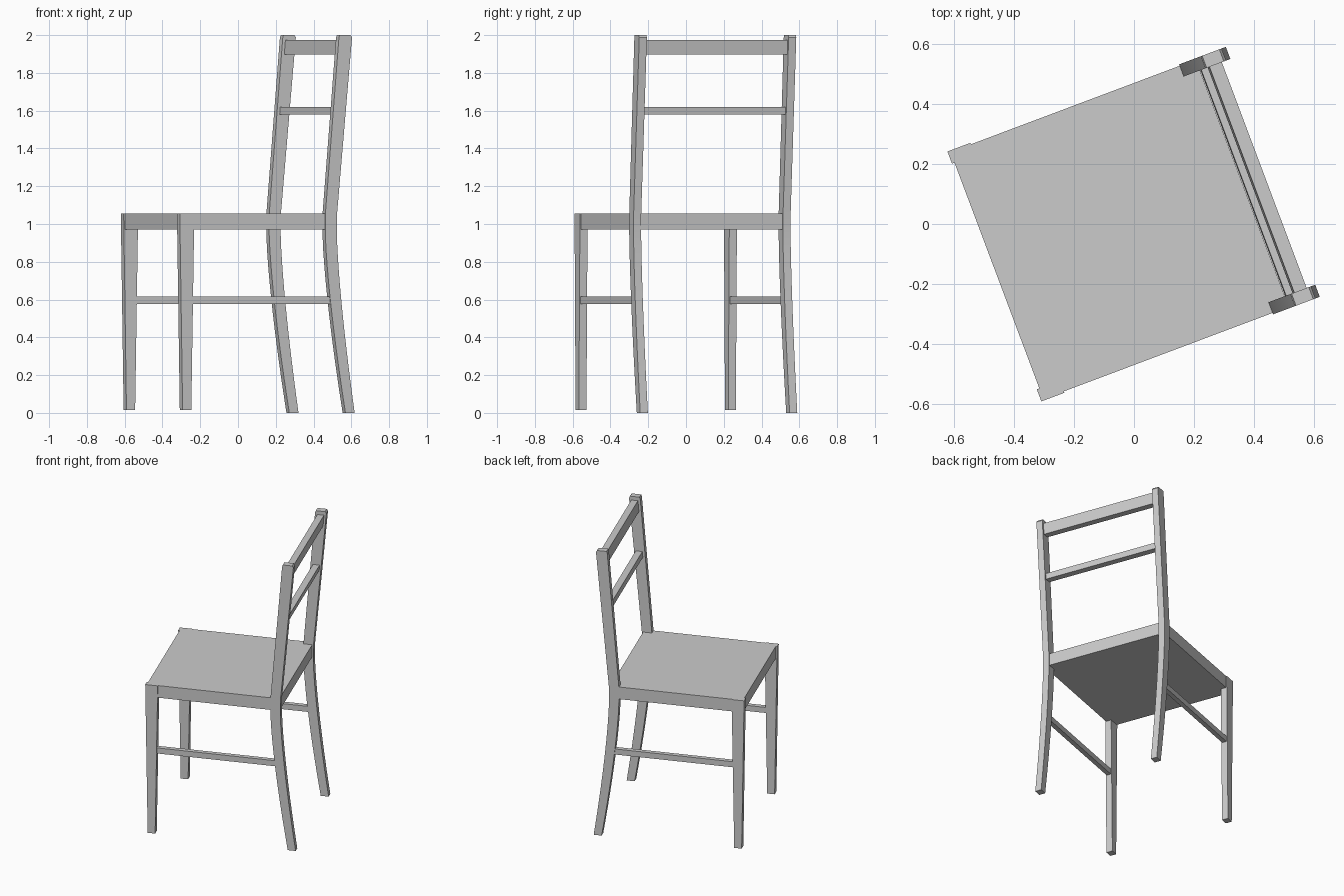
import bpy, bmesh, math
from mathutils import Matrix

if "Cube" in bpy.data.objects:
    bpy.data.objects.remove(bpy.data.objects["Cube"])

# The chair is modelled facing -x, then turned about z
TURN = Matrix.Rotation(math.radians(20.6), 4, 'Z')
V_IN, V_OUT = 0.401, 0.444        # inner and outer side of legs and posts


def loft(name, rows, v0, v1, smooth=False):
    """Stack rectangular sections (z, front, back) between sides v0 and v1."""
    bm = bmesh.new()
    rings = [[bm.verts.new(TURN @ Matrix.Translation((u, v, z)).translation)
              for u, v in ((a, v0), (b, v0), (b, v1), (a, v1))]
             for z, a, b in rows]
    for lo, hi in zip(rings, rings[1:]):
        for i in range(4):
            j = (i + 1) % 4
            bm.faces.new((lo[i], lo[j], hi[j], hi[i]))
    bm.faces.new(rings[0][::-1])
    bm.faces.new(rings[-1])
    bmesh.ops.recalc_face_normals(bm, faces=bm.faces[:])
    mesh = bpy.data.meshes.new(name)
    bm.to_mesh(mesh)
    bm.free()
    ob = bpy.data.objects.new(name, mesh)
    bpy.context.collection.objects.link(ob)
    if smooth:
        bpy.ops.object.select_all(action='DESELECT')
        bpy.context.view_layer.objects.active = ob
        ob.select_set(True)
        bpy.ops.object.shade_smooth_by_angle(angle=math.radians(30))
    return ob


def pair(name, rows, v_in, v_out, smooth=False):
    """One part on each side of the chair."""
    loft(name + "_right", rows, -v_out, -v_in, smooth)
    loft(name + "_left", rows, v_in, v_out, smooth)


def post_front(z):
    """Front edge of the leaning upper part of the back posts."""
    return 0.327 + (z - 1.05) * 0.082


# Seat slab
loft("seat", [(0.97, -0.487, 0.385), (1.055, -0.487, 0.385)], -0.439, 0.439)

# Tapered front legs
pair("front_leg", [(0.015, -0.480, -0.431), (1.055, -0.496, -0.414)], V_IN, V_OUT)

# Back posts: curved leg below the seat, straight lean above, chamfered tip
rows = []
for i in range(12):
    z = 0.95 * i / 11
    bend = ((0.95 - z) / 0.95) ** 1.4
    rows.append((z, 0.327 + 0.114 * bend, 0.392 + 0.101 * bend))
rows += [(1.05, 0.327, 0.393), (1.988, 0.404, 0.478), (2.0, 0.409, 0.470)]
pair("back_post", rows, V_IN, V_OUT, smooth=True)

# Side stretchers from front leg to back post
pair("side_stretcher", [(0.577, -0.45, 0.37), (0.616, -0.45, 0.37)], 0.407, 0.438)

# Backrest rails, leaning with the posts
for name, z0, z1 in (("top_rail", 1.897, 1.974), ("middle_rail", 1.58, 1.62)):
    loft(name, [(z, post_front(z) + 0.016, post_front(z) + 0.06) for z in (z0, z1)],
         -0.415, 0.415)
